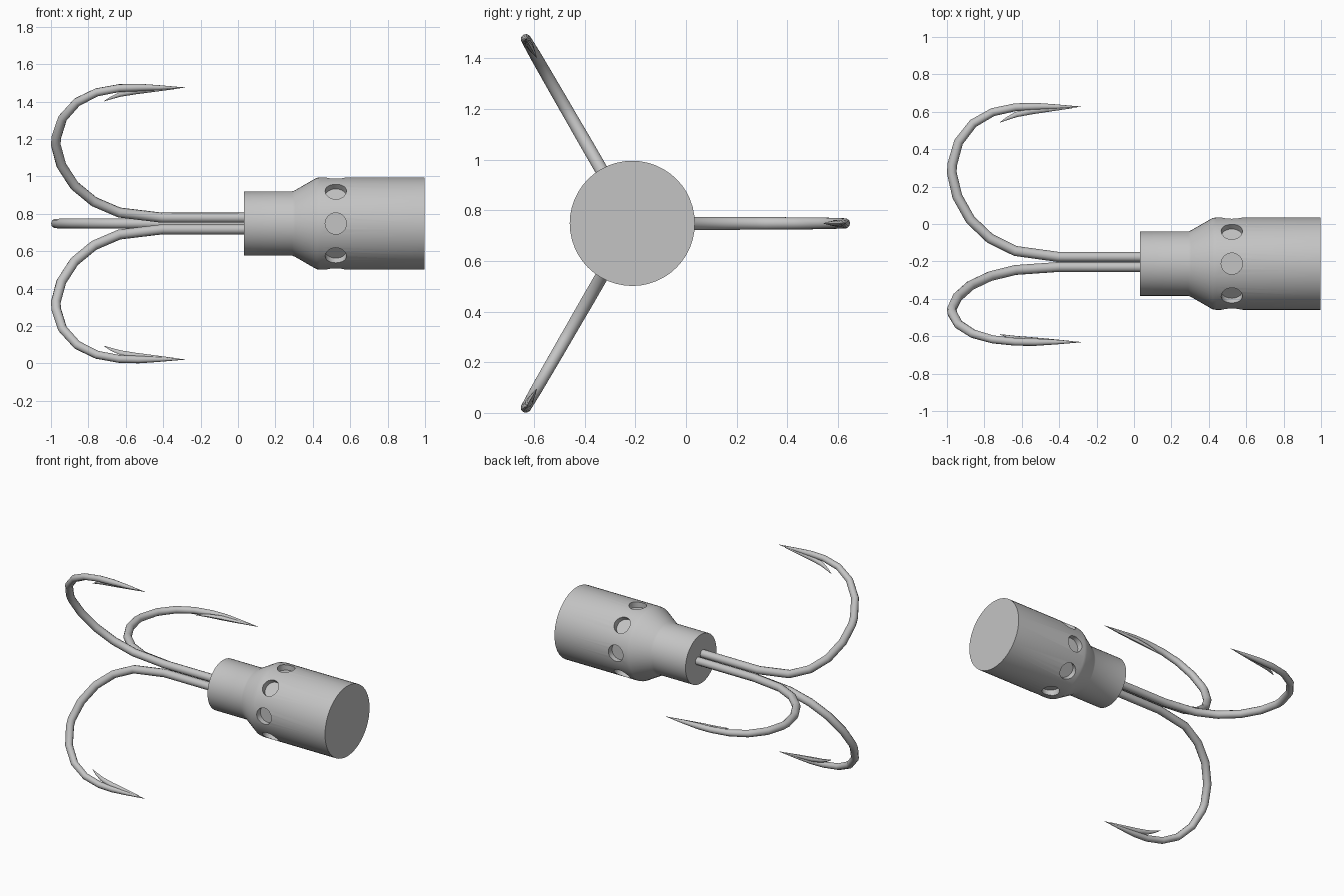
import bpy, bmesh, math
from mathutils import Vector, Matrix

if "Cube" in bpy.data.objects:
    bpy.data.objects.remove(bpy.data.objects["Cube"])

CY, CZ = -0.212, 0.748          # the model's long axis runs along x here
steel = bpy.data.materials.new("steel_grey")
steel.diffuse_color = (0.55, 0.55, 0.55, 1)
steel.use_nodes = True
steel.node_tree.nodes["Principled BSDF"].inputs["Base Color"].default_value = steel.diffuse_color


def make_object(name, bm, angle=35):
    bmesh.ops.remove_doubles(bm, verts=bm.verts, dist=1e-5)
    bmesh.ops.recalc_face_normals(bm, faces=bm.faces)
    me = bpy.data.meshes.new(name)
    bm.to_mesh(me)
    bm.free()
    me.materials.append(steel)
    ob = bpy.data.objects.new(name, me)
    bpy.context.collection.objects.link(ob)
    smooth(ob, angle)
    return ob


def select(ob):
    bpy.ops.object.select_all(action='DESELECT')
    ob.select_set(True)
    bpy.context.view_layer.objects.active = ob


def smooth(ob, angle=35):
    select(ob)
    bpy.ops.object.shade_smooth_by_angle(angle=math.radians(angle))


def loft(bm, rings):
    """Skin a list of vertex rings and cap both ends."""
    vs = [[bm.verts.new(p) for p in r] for r in rings]
    n = len(vs[0])
    for a, b in zip(vs, vs[1:]):
        for i in range(n):
            j = (i + 1) % n
            bm.faces.new((a[i], a[j], b[j], b[i]))
    bm.faces.new(vs[0][::-1])
    bm.faces.new(vs[-1])


def tube(bm, path, rot, sides=10, flat=1.0):
    """Tapered tube along (x, radial distance, radius) points, turned about x."""
    rings = []
    for k, (x, r, rad) in enumerate(path):
        a, b = path[max(k - 1, 0)], path[min(k + 1, len(path) - 1)]
        t = Vector((b[0] - a[0], b[1] - a[1])).normalized()
        ring = []
        for i in range(sides):
            u = 2 * math.pi * i / sides
            c, s = math.cos(u) * rad, math.sin(u) * rad * flat
            p = rot @ Vector((x - t.y * c, r + t.x * c, s))
            ring.append(p + Vector((0, CY, CZ)))
        rings.append(ring)
    loft(bm, rings)


# stepped cylindrical body
profile = [(0.032, 0.172), (0.29, 0.172), (0.305, 0.178), (0.42, 0.244), (0.44, 0.247), (0.998, 0.247)]
bm = bmesh.new()
N = 48
loft(bm, [[Vector((x, CY + r * math.cos(2 * math.pi * i / N), CZ + r * math.sin(2 * math.pi * i / N)))
           for i in range(N)] for x, r in profile])
body = make_object("body", bm)

# ring of eight shallow round holes
bm = bmesh.new()
for k in range(8):
    m = (Matrix.Translation((0.523, CY, CZ)) @ Matrix.Rotation(k * math.pi / 4, 4, 'X')
         @ Matrix.Translation((0, 0, 0.255)))
    bmesh.ops.create_cone(bm, cap_ends=True, segments=24, radius1=0.057, radius2=0.057,
                          depth=0.1, matrix=m)
cutter = make_object("hole_cutter", bm)
cutter.hide_render = True
mod = body.modifiers.new("holes", 'BOOLEAN')
mod.operation = 'DIFFERENCE'
mod.solver = 'EXACT'
mod.object = cutter
select(body)
bpy.ops.object.modifier_apply(modifier=mod.name)
bpy.data.objects.remove(cutter, do_unlink=True)
smooth(body)

# hook centre line and barb: x, distance from axis, radius
hook = [(0.06, 0.036, 0.027), (-0.405, 0.036, 0.027), (-0.635, 0.068, 0.027), (-0.77, 0.135, 0.027),
        (-0.875, 0.235, 0.027), (-0.945, 0.36, 0.027), (-0.974, 0.485, 0.026), (-0.972, 0.53, 0.026),
        (-0.938, 0.65, 0.025), (-0.86, 0.75, 0.024), (-0.755, 0.81, 0.022), (-0.635, 0.836, 0.021),
        (-0.53, 0.840, 0.020), (-0.42, 0.839, 0.013), (-0.283, 0.839, 0.001)]
barb = [(-0.33, 0.835, 0.004), (-0.45, 0.826, 0.013), (-0.55, 0.816, 0.018),
        (-0.63, 0.797, 0.014), (-0.68, 0.775, 0.008), (-0.717, 0.755, 0.001)]
for k in range(3):
    rot = Matrix.Rotation(k * 2 * math.pi / 3, 3, 'X')
    bm = bmesh.new()
    tube(bm, hook, rot)
    make_object("hook_%d" % (k + 1), bm, 50)
    bm = bmesh.new()
    tube(bm, barb, rot, 8, 0.8)
    make_object("barb_%d" % (k + 1), bm, 50)
